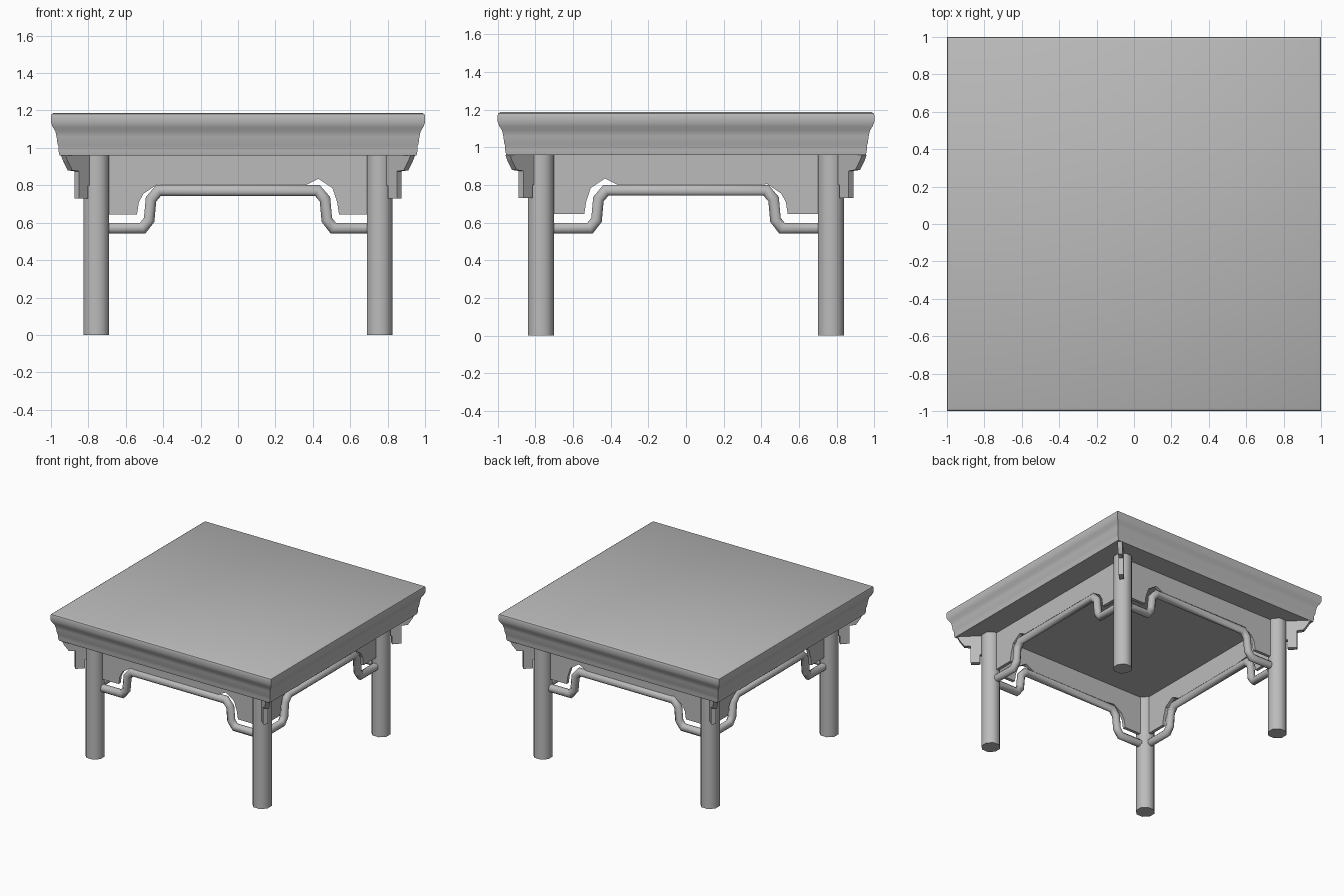
import bpy, bmesh, math
from mathutils import Matrix, Vector

if "Cube" in bpy.data.objects:
    bpy.data.objects.remove(bpy.data.objects["Cube"], do_unlink=True)

GREY = (0.5, 0.5, 0.5, 1)
mat = bpy.data.materials.new("plain grey")
mat.use_nodes = True
mat.diffuse_color = GREY
mat.node_tree.nodes["Principled BSDF"].inputs["Base Color"].default_value = GREY

LEG_X, LEG_Y, LEG_R = 0.757, 0.77, 0.074
UNDER = 0.96  # underside of the table top


def finish(name, bm, angle=None):
    bmesh.ops.recalc_face_normals(bm, faces=bm.faces)
    mesh = bpy.data.meshes.new(name)
    bm.to_mesh(mesh)
    bm.free()
    mesh.materials.append(mat)
    obj = bpy.data.objects.new(name, mesh)
    bpy.context.collection.objects.link(obj)
    if angle:
        bpy.ops.object.select_all(action='DESELECT')
        obj.select_set(True)
        bpy.context.view_layer.objects.active = obj
        bpy.ops.object.shade_smooth_by_angle(angle=math.radians(angle))
    return obj


def plate(name, outline, thickness, matrix):
    """Extrude an outline in the (u, z) plane, centred on its thickness."""
    bm = bmesh.new()
    face = bm.faces.new([bm.verts.new((u, -thickness / 2, z)) for u, z in outline])
    new = bmesh.ops.extrude_face_region(bm, geom=[face])["geom"]
    bmesh.ops.translate(bm, vec=(0, thickness, 0),
                        verts=[v for v in new if isinstance(v, bmesh.types.BMVert)])
    bm.transform(matrix)
    return finish(name, bm)


def tube(name, path, radius, matrix, sides=8):
    """Sweep a round section along a path in the (u, z) plane, mitred at bends."""
    bm = bmesh.new()
    pts = [Vector((u, 0, z)) for u, z in path]
    rings = []
    for i, p in enumerate(pts):
        a = (p - pts[i - 1]).normalized() if i else None
        b = (pts[i + 1] - p).normalized() if i < len(pts) - 1 else None
        a, b = a or b, b or a
        t = (a + b).normalized()
        across = Vector((0, 1, 0)).cross(t) / max(t.dot(a), 0.5)
        ring = []
        for k in range(sides):
            w = math.tau * (k + 0.5) / sides
            ring.append(bm.verts.new(
                p + radius * (math.cos(w) * across + math.sin(w) * Vector((0, 1, 0)))))
        rings.append(ring)
    for r, s in zip(rings, rings[1:]):
        for k in range(sides):
            n = (k + 1) % sides
            bm.faces.new((r[k], r[n], s[n], s[k]))
    bm.faces.new(rings[0])
    bm.faces.new(rings[-1])
    bm.transform(matrix)
    return finish(name, bm, 50)


# Moulded square top, lofted from half-width and height pairs
profile = [(0.955, UNDER), (0.96, 0.985), (0.96, 1.01), (0.965, 1.02), (0.97, 1.06),
           (0.977, 1.09), (0.99, 1.11), (1.0, 1.135), (1.0, 1.17), (0.997, 1.18), (0.985, 1.187)]
bm = bmesh.new()
loops = [[bm.verts.new((sx * w, sy * w, z)) for sx, sy in ((-1, -1), (1, -1), (1, 1), (-1, 1))]
         for w, z in profile]
for lo, hi in zip(loops, loops[1:]):
    for k in range(4):
        n = (k + 1) % 4
        bm.faces.new((lo[k], lo[n], hi[n], hi[k]))
bm.faces.new(loops[0])
bm.faces.new(loops[-1])
finish("table_top", bm, 40)

# Legs with stepped brackets pointing out on the diagonals
bracket = [(0, UNDER), (0.25, UNDER), (0.235, 0.93), (0.2, 0.88), (0.15, 0.875),
           (0.15, 0.73), (0.08, 0.73), (0.08, 0.8), (0, 0.8)]
for sx, side in ((1, "left"), (-1, "right")):
    for sy, end in ((-1, "front"), (1, "back")):
        place = Matrix.Translation((sx * LEG_X, sy * LEG_Y, 0))
        bm = bmesh.new()
        bmesh.ops.create_cone(bm, cap_ends=True, segments=8, radius1=LEG_R, radius2=LEG_R,
                              depth=UNDER, matrix=place @ Matrix.Translation((0, 0, UNDER / 2))
                              @ Matrix.Rotation(math.pi / 8, 4, 'Z'))
        finish(f"{end}_{side}_leg", bm, 50)
        turn = Matrix.Rotation(math.atan2(sy, sx), 4, 'Z')
        plate(f"{end}_{side}_bracket", bracket, 0.035, place @ turn)

# Aprons with shaped ends, and humped rails below them
rail_half = [(0.7, 0.57), (0.51, 0.57), (0.475, 0.615), (0.465, 0.725), (0.425, 0.772)]
rail_path = [(-u, z) for u, z in rail_half] + rail_half[::-1]


def apron_end(length, peak):
    return [(length, UNDER), (length, 0.645), (0.54, 0.645), (0.53, 0.71),
            (0.505, peak - 0.05), (0.43, peak), (0.35, 0.795)]


for k, (name, high) in enumerate((("front", 1), ("left", -1), ("back", -1), ("right", 1))):
    length, offset = (LEG_X, LEG_Y) if k % 2 == 0 else (LEG_Y, LEG_X)
    turn = Matrix.Rotation(k * math.pi / 2, 4, 'Z')
    plus = apron_end(length, 0.835 if high > 0 else 0.805)
    minus = apron_end(length, 0.835 if high < 0 else 0.805)
    outline = plus + [(-u, z) for u, z in reversed(minus)]
    plate(f"{name}_apron", outline, 0.025, turn @ Matrix.Translation((0, -offset + 0.01, 0)))
    tube(f"{name}_rail", rail_path, 0.031, turn @ Matrix.Translation((0, -offset + 0.005, 0)))
